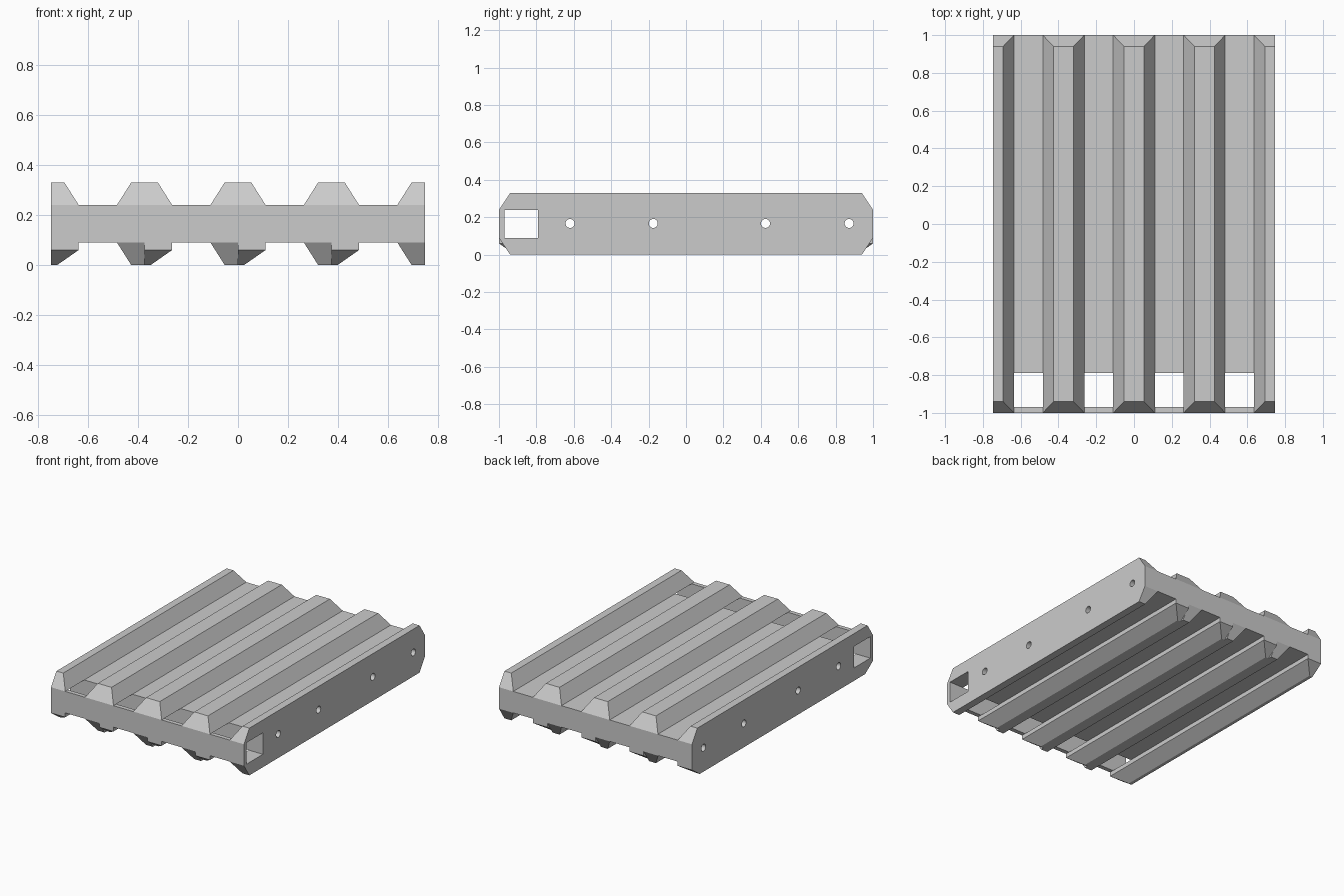
import bpy, bmesh
from mathutils import Matrix

old = bpy.data.objects.get("Cube")
if old:
    bpy.data.objects.remove(old, do_unlink=True)

HALF_X = 0.746          # half width of the link
PITCH = HALF_X / 2      # spacing of the ridges
FOOT, CREST = 0.11, 0.053
LOW, HIGH = 0.09, 0.24  # underside and top of the slab

steel = bpy.data.materials.new("plain_grey")
steel.use_nodes = True
grey = (0.6, 0.6, 0.6, 1)
steel.diffuse_color = grey
steel.node_tree.nodes["Principled BSDF"].inputs["Base Color"].default_value = grey


def finish(name, bm):
    bmesh.ops.recalc_face_normals(bm, faces=bm.faces)
    mesh = bpy.data.meshes.new(name)
    bm.to_mesh(mesh)
    bm.free()
    mesh.materials.append(steel)
    obj = bpy.data.objects.new(name, mesh)
    bpy.context.collection.objects.link(obj)
    return obj


def stack(name, levels, centre=0):
    """Loft rectangles (z, x0, x1, y0, y1), trimmed to the link's width."""
    bm = bmesh.new()
    rings = []
    for z, x0, x1, y0, y1 in levels:
        x0, x1 = max(centre + x0, -HALF_X), min(centre + x1, HALF_X)
        corners = ((x0, y0), (x1, y0), (x1, y1), (x0, y1))
        rings.append([bm.verts.new((x, y, z)) for x, y in corners])
    for a, b in zip(rings, rings[1:]):
        for i in range(4):
            j = (i + 1) % 4
            bm.faces.new((a[i], a[j], b[j], b[i]))
    bm.faces.new(rings[0])
    bm.faces.new(rings[-1])
    return finish(name, bm)


def slab(name, y0, y1):
    return stack(name, [(z, -HALF_X, HALF_X, y0, y1) for z in (LOW, HIGH)])


# Slab and front bar, with the square slot between them
main_slab = slab("main_slab", -0.79, 1)
slab("front_bar", -1, -0.97)

# Cross-drilled pin holes
bm = bmesh.new()
for y in (-0.62, -0.175, 0.425, 0.872):
    place = Matrix.Translation((0, y, 0.167)) @ Matrix.Rotation(1.5707963, 4, 'Y')
    bmesh.ops.create_cone(bm, cap_ends=True, segments=24, radius1=0.024,
                          radius2=0.024, depth=2, matrix=place)
drill = finish("pin_hole_cutter", bm)
drill.hide_render = True
drill.hide_viewport = True
drill.display_type = 'WIRE'
cut = main_slab.modifiers.new("pin_holes", 'BOOLEAN')
cut.operation = 'DIFFERENCE'
cut.solver = 'EXACT'
cut.object = drill

# Ridges above, and the two unlike halves of each rib below
for i in range(5):
    x = (i - 2) * PITCH
    n = i + 1
    stack(f"upper_ridge_{n}", [(HIGH, -FOOT, FOOT, -1, 1),
                               (0.33, -CREST, CREST, -0.94, 0.94)], x)
    if i > 0:
        stack(f"steep_lower_rib_{n}", [(LOW, -FOOT, 0, -1, 1),
                                       (0, -CREST, 0, -0.94, 0.94)], x)
    if i < 4:
        stack(f"shallow_lower_rib_{n}", [(LOW, 0, FOOT, -1, 1),
                                         (0.06, 0, FOOT, -1, 1),
                                         (0, 0, 0.024, -0.914, 0.914)], x)
